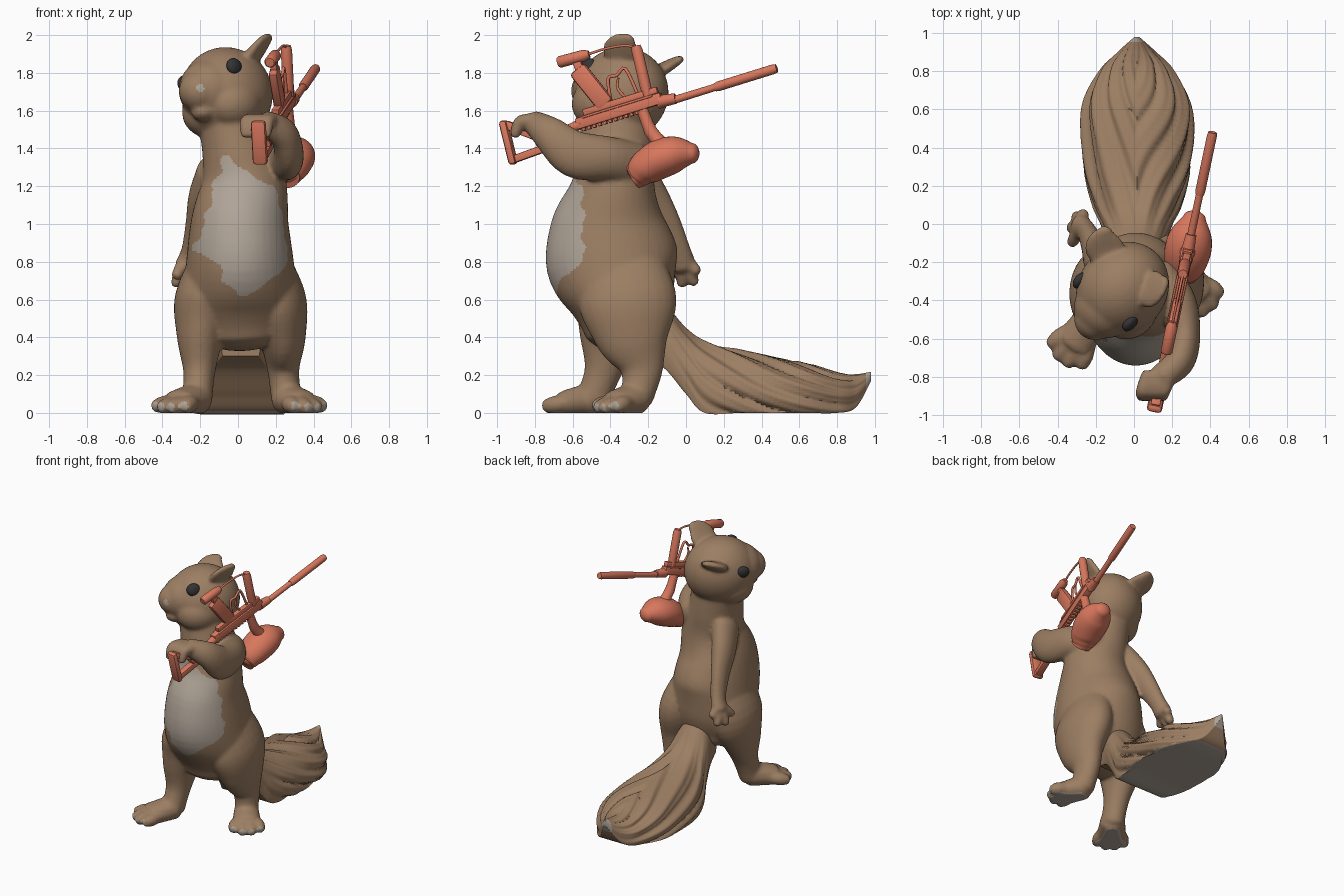
import bpy, bmesh, math
from mathutils import Vector, Matrix

if "Cube" in bpy.data.objects:
    bpy.data.objects.remove(bpy.data.objects["Cube"])

V = Vector


def material(name, col):
    m = bpy.data.materials.new(name)
    m.diffuse_color = (*col, 1)
    m.use_nodes = True
    m.node_tree.nodes["Principled BSDF"].inputs["Base Color"].default_value = m.diffuse_color
    return m


FUR = material("brown_fur", (0.335, 0.210, 0.125))
PALE = material("pale_fur", (0.43, 0.37, 0.31))
DARK = material("dark_eye", (0.035, 0.033, 0.036))
RED = material("coral_paint", (0.69, 0.185, 0.11))


def finish(name, bm, mats, angle=40):
    bmesh.ops.recalc_face_normals(bm, faces=bm.faces[:])
    me = bpy.data.meshes.new(name)
    bm.to_mesh(me)
    bm.free()
    ob = bpy.data.objects.new(name, me)
    bpy.context.collection.objects.link(ob)
    for m in mats:
        me.materials.append(m)
    bpy.ops.object.select_all(action='DESELECT')
    ob.select_set(True)
    bpy.context.view_layer.objects.active = ob
    bpy.ops.object.shade_smooth_by_angle(angle=math.radians(angle))
    return ob


def spline(rows, sub):
    """Catmull-Rom through rows of numbers."""
    out = []
    for i in range(len(rows) - 1):
        p = [rows[max(0, min(len(rows) - 1, i + k))] for k in (-1, 0, 1, 2)]
        for s in range(sub):
            t = s / sub
            out.append([0.5 * (2 * b + (c - a) * t + (2 * a - 5 * b + 4 * c - d) * t * t
                               + (3 * b - a - 3 * c + d) * t ** 3) for a, b, c, d in zip(*p)])
    return out + [list(rows[-1])]


def skin(bm, loops):
    n = len(loops[0])
    for r, s in zip(loops, loops[1:]):
        for k in range(n):
            bm.faces.new((r[k], r[(k + 1) % n], s[(k + 1) % n], s[k]))
    bm.faces.new(loops[0][::-1])
    bm.faces.new(loops[-1])


def tube(bm, pts, ref=(1, 0, 0), n=20, caps=(0.6, 0.6), sub=5):
    """Loft along x, y, z, half width along ref, half depth."""
    sm = spline([tuple(p) if len(p) == 5 else (*p, p[3]) for p in pts], sub)
    cs = [V(p[:3]) for p in sm]
    rings = []
    for i, p in enumerate(sm):
        t = (cs[min(i + 1, len(cs) - 1)] - cs[max(i - 1, 0)]).normalized()
        rings.append((cs[i], t, p[3], p[4]))

    def dome(r, c, sign):
        return [(r[0] + r[1] * sign * c * min(r[2:]) * math.sin(k), r[1],
                 r[2] * math.cos(k), r[3] * math.cos(k)) for k in (0.4, 0.8, 1.2, 1.45)]
    if caps[0]:
        rings = dome(rings[0], caps[0], -1)[::-1] + rings
    if caps[1]:
        rings += dome(rings[-1], caps[1], 1)
    loops = []
    for c, t, a, b in rings:
        side = (V(ref) - t * V(ref).dot(t)).normalized()
        oth = t.cross(side)
        loops.append([bm.verts.new(c + side * a * math.cos(k * math.tau / n)
                                   + oth * b * math.sin(k * math.tau / n)) for k in range(n)])
    skin(bm, loops)


def ball(bm, c, radii, axes):
    rot = Matrix(axes).transposed().to_4x4()
    bmesh.ops.create_icosphere(bm, subdivisions=4, radius=1,
                               matrix=Matrix.Translation(c) @ rot @ Matrix.Diagonal((*radii, 1)))


# ---- head frame: turned to one side and tilted
HL = V((0.73, -0.63, 0.26)).normalized()
HF = V((-0.65, -0.75, 0.0)).normalized()
HU = HF.cross(HL).normalized()
AX = (HL, HF, HU)


def H(l, f, u):
    return V((-0.06, -0.34, 1.69)) + HL * l + HF * f + HU * u


bm = bmesh.new()
# torso and neck
tube(bm, [(.02, -.33, .46, .26, .22), (.015, -.345, .6, .305, .285), (.01, -.39, .8, .285, .35),
          (.01, -.405, 1.0, .26, .31), (.03, -.385, 1.2, .228, .222), (0, -.37, 1.38, .19, .205),
          (-.03, -.36, 1.55, .18, .19)], n=40)
# head, muzzle, nose, chin, cheeks, ears
ball(bm, H(0, 0, 0), (.23, .26, .248), AX)
ball(bm, H(0, .13, .02), (.165, .165, .165), AX)
ball(bm, H(0, .2, .015), (.115, .125, .115), AX)
ball(bm, H(0, .2, -.1), (.07, .08, .05), AX)
for s in (-1, 1):
    ball(bm, H(s * .09, .06, -.08), (.135, .16, .135), AX)
    ear = [(*H(s * l, f, u), a, b) for l, f, u, a, b in
           ((.12, -.06, .13, .075, .045), (.17, -.1, .18, .105, .034),
            (.2, -.14, .22, .085, .028), (.217, -.18, .25, .035, .02))]
    tube(bm, ear, ref=HF + HL * s * .5)
# legs with feet and toes
toe_tips = []
for top, hip, knee, hock, ankle, tip in (
        ((-.1, -.37, .86, .12, .2), (-.17, -.36, .6, .165, .24), (-.2, -.4, .4, .125, .17),
         (-.205, -.44, .22, .085, .1), (-.215, -.49, .08, .08, .09), V((-.355, -.685, .04))),
        ((.12, -.36, .86, .12, .2), (.2, -.31, .6, .16, .26), (.235, -.28, .4, .125, .2),
         (.24, -.235, .23, .085, .115), (.255, -.26, .08, .08, .085), V((.37, -.42, .04)))):
    tube(bm, [top, hip, knee, hock, ankle], n=28)
    root = V(ankle[:3])
    d = (tip - root).normalized()
    side = d.cross(V((0, 0, 1))).normalized()
    tube(bm, [(*root, .09, .085), (*(root.lerp(tip, .7)), .105, .07)], ref=side)
    for k, back in ((-1.5, .035), (-.5, 0), (.5, 0), (1.5, .035)):
        a = root.lerp(tip, .5) + side * k * .04
        b = tip + side * k * .065 + d * (.035 - back)
        toe_tips.append(b + d * .03)
        tube(bm, [(*a, .04), (*a.lerp(b, .6), .048), (*b, .036)], ref=side, n=12)
# raised arm holding the stock
tube(bm, [(.13, -.28, 1.31, .11, .125), (.225, -.42, 1.345, .105, .12), (.268, -.59, 1.37, .08, .125),
          (.24, -.72, 1.475, .075, .095), (.145, -.8, 1.535, .07, .065)], n=24)
for k in range(4):
    x = .04 + .037 * k
    tube(bm, [(x + .035, -.79, 1.545, .04), (x + .005, -.875, 1.54, .037), (x, -.905, 1.47, .028)], n=10)
# hanging arm
tube(bm, [(-.13, -.3, 1.27, .09, .13), (-.185, -.2, 1.14, .078, .11), (-.218, -.11, 1.0, .06, .085),
          (-.25, -.04, .86, .05, .065), (-.28, -.015, .78, .055, .07)], n=24)
for tip in ((-.265, .06, .75), (-.3, .045, .69), (-.33, -.02, .68), (-.325, -.1, .725)):
    tube(bm, [(-.28, -.015, .81, .036), (*V((-.28, -.015, .81)).lerp(V(tip), .6), .036), (*tip, .03)], n=10)

# fuse the animal into one smooth skin
body = finish("animal_body", bm, [])
mod = body.modifiers.new("fuse", 'REMESH')
mod.mode = 'VOXEL'
mod.voxel_size = 0.012
sm = body.modifiers.new("relax", 'SMOOTH')
sm.iterations = 8
sm.factor = 0.5
fused = bpy.data.meshes.new_from_object(body.evaluated_get(bpy.context.evaluated_depsgraph_get()))
bpy.data.objects.remove(body)
bm = bmesh.new()
bm.from_mesh(fused)
for v in bm.verts:
    v.co.z = max(v.co.z - .004, 0.0) if v.co.z < .1 else v.co.z
bm.normal_update()
# pale belly patch (left and right limits by height), toe tips, soles, nose
BELLY = [(.62, .0, .04), (.7, -.07, .18), (.78, -.1, .25), (.87, -.24, .29), (1.0, -.18, .27),
         (1.18, -.13, .24), (1.25, -.15, .08), (1.3, -.09, .0), (1.36, -.08, -.04)]
for f in bm.faces:
    c = f.calc_center_median()
    f.material_index = 0
    wob = .01 * math.sin(38 * c.z) + .007 * math.sin(71 * c.z + 2)
    if c.y < -.545 + wob and f.normal.y < 0:
        for (z0, l0, r0), (z1, l1, r1) in zip(BELLY, BELLY[1:]):
            t = (c.z - z0) / (z1 - z0)
            if 0 <= t < 1 and l0 + (l1 - l0) * t < c.x + wob < r0 + (r1 - r0) * t:
                f.material_index = 1
    if c.z < .1 and any((c - p).length < .03 for p in toe_tips):
        f.material_index = 1
    if c.z < .012 and f.normal.z < -.8:
        f.material_index = 1
    if (V((c.x, c.z)) - V((-.2, 1.72))).length < .02 and c.y < -.45:
        f.material_index = 1
finish("animal_body", bm, [FUR, PALE], 80)

# eyes
for s, l, name in ((1, .18, "left_eye"), (-1, .176, "right_eye")):
    bm = bmesh.new()
    ball(bm, H(s * l, .11, .1), (.03, .05, .046), AX)
    finish(name, bm, [DARK], 80)

# bushy tail: y, half width, top, bottom, with swept ridges
bm = bmesh.new()
rows = spline([(-.25, .1, .58, .3), (-.12, .14, .56, .24), (0, .185, .44, .1), (.1, .23, .375, .0),
               (.3, .28, .32, 0), (.6, .285, .265, 0), (.8, .195, .21, 0), (.9, .1, .2, .03),
               (.98, .012, .215, .17)], 12)
loops = []
for y, hw, top, bot in rows:
    ring = []
    amp = .13 * max(0, min(1, (y + .1) * 3)) * min(1, (1.0 - y) * 5)
    for k in range(120):
        a = k * math.tau / 120
        off = abs(math.atan2(math.sin(a - math.pi / 2), math.cos(a - math.pi / 2)))
        ph = 5.5 * off - 7 * y + .8 * math.sin(5 * y + 2 * math.cos(a))
        g = 1.04 - amp * (1 - abs(math.sin(ph)) ** .8) - .35 * amp * (1 - abs(math.sin(2.3 * ph + 1)))
        z = bot + (top - bot) * (.28 + .74 * math.sin(a) * g)
        ring.append(bm.verts.new((.015 + hw * math.cos(a) * g, y, max(z, bot))))
    loops.append(ring)
skin(bm, loops)
bmesh.ops.recalc_face_normals(bm, faces=bm.faces[:])
for f in bm.faces:
    c = f.calc_center_median()
    f.material_index = int((c.z < .012 and f.normal.z < -.8) or c.y > .955)
finish("tail", bm, [FUR, PALE], 60)

# ---- marker gun frame: u along barrel, v across (grip side up), w sideways
GU = V((.197, .936, .29)).normalized()
GV = (V((0, 0, 1)) - GU * GU.z).normalized()
GW = GU.cross(GV)


def P(u, v, w=0):
    return V((.29, -.1, 1.645)) + GU * u + GV * v + GW * w


def rod(name, pts, n=20, caps=(0, 0), sub=1):
    bm = bmesh.new()
    tube(bm, [(*P(p[0], p[1]), *p[2:]) for p in pts], ref=GW, n=n, caps=caps, sub=sub)
    finish(name, bm, [RED])


def bar(name, a, b, thick, wide, bevel=.006):
    """Box from a to b in the gun plane."""
    pa, pb = P(*a), P(*b)
    d = (pb - pa).normalized()
    m = Matrix((d, GW.cross(d), GW)).transposed().to_4x4()
    bm = bmesh.new()
    bmesh.ops.create_cube(bm, size=1, matrix=Matrix.Translation((pa + pb) / 2) @ m
                          @ Matrix.Diagonal(((pb - pa).length, thick, wide, 1)))
    bmesh.ops.bevel(bm, geom=bm.edges[:], offset=bevel, segments=2, affect='EDGES', profile=.5)
    finish(name, bm, [RED])


# barrel and receiver
rod("barrel", [(-.05, 0, .021), (.33, 0, .019)])
rod("barrel_sleeve", [(.27, 0, .022), (.29, 0, .026), (.6, 0, .026), (.62, 0, .022)])
rod("barrel_collar", [(-.04, .015, .034), (.05, .005, .028)])
bar("receiver", (-.5, .03), (-.02, .03), .06, .052)
bar("receiver_top", (-.45, .078), (-.03, .078), .035, .04)
bar("side_rib", (-.46, .055), (-.06, .055), .014, .062)
for i in range(11):
    bar(f"rail_tooth_{i}", (-.48 + i * .03, -.006), (-.462 + i * .03, -.006), .02, .035, .003)
# grips and trigger guard
bar("pistol_grip", (-.32, .08), (-.415, .31), .1, .05, .018)
rod("front_grip", [(-.09, .05, .026), (-.088, .12, .03), (-.076, .31, .03), (-.074, .335, .024)])
rod("trigger_guard", [(-.29, .09, .009), (-.27, .21, .009), (-.22, .215, .009), (-.165, .235, .009),
                      (-.14, .08, .009)], n=10, sub=4)
rod("trigger", [(-.21, .09, .008), (-.235, .15, .008), (-.215, .2, .006)], n=10, sub=4)
# gas fitting and hose
rod("gas_cylinder", [(-.505, .372, .024), (-.495, .372, .031), (-.36, .367, .031), (-.33, .366, .02)])
bar("gas_mount", (-.4, .29), (-.405, .35), .045, .035)
rod("hose", [(-.34, .366, .007), (-.25, .368, .007), (-.14, .355, .007), (-.075, .325, .007)], n=10, sub=6)
# shoulder stock
bar("butt_plate", (-.878, .165), (-.89, -.075), .042, .08, .018)
bar("stock_lower_bar", (-.9, -.05), (-.68, -.04), .04, .05)
bar("stock_upper_bar", (-.87, .14), (-.7, .01), .045, .05)
rod("stock_tube", [(-.74, -.01, .027), (-.48, .025, .027)])
# feed neck and hopper
rod("feed_neck", [(-.14, 0, .03), (-.135, -.08, .032), (-.13, -.12, .036), (-.115, -.16, .036),
                  (-.1, -.2, .045)])
rod("hopper", [(-.265, -.325, .085, .07), (-.215, -.3, .108, .092), (-.12, -.277, .122, .104),
               (-.03, -.278, .108, .094), (.05, -.298, .06, .055)], n=32, caps=(.5, .7), sub=6)
rod("hopper_lid", [(-.29, -.325, .075, .068), (-.215, -.31, .08, .074)], n=32)
